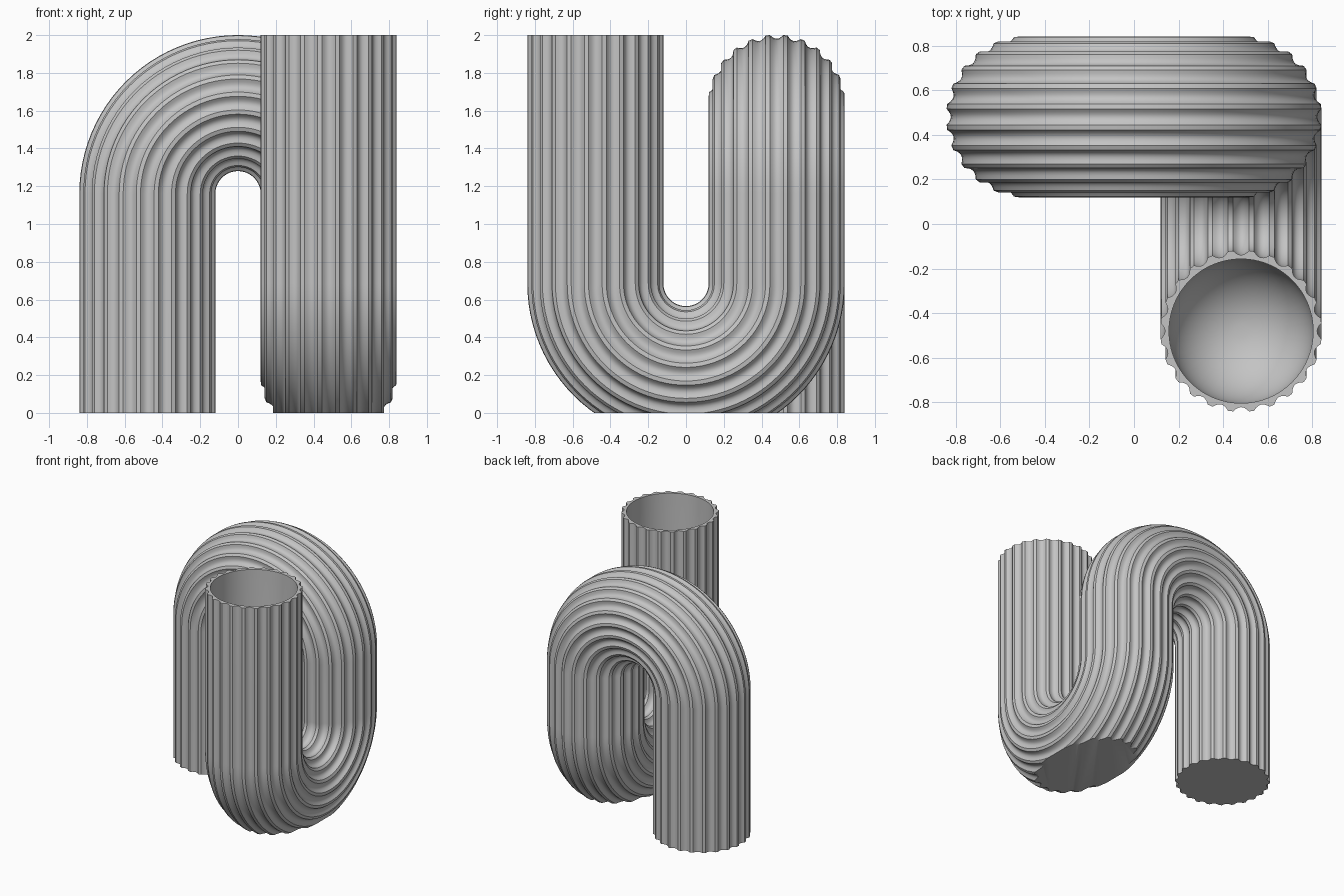
import bpy
import bmesh
import math
from mathutils import Vector

default_cube = bpy.data.objects.get("Cube")
if default_cube:
    bpy.data.objects.remove(default_cube, do_unlink=True)

OFFSET = 0.48        # leg centre distance, also the bend radius
RIDGE, VALLEY = 0.362, 0.341
HOLE = 0.323
FLUTES = 24
LOW, HIGH, TOP = 0.685, 1.16, 2.0   # bend centres and mouth height
BEND_STEPS = 48

X, Y, Z = Vector((1, 0, 0)), Vector((0, 1, 0)), Vector((0, 0, 1))

# Fluted cross-section: concave flutes between narrow flat ridges
pitch = 2 * math.pi / FLUTES
half_flute = pitch * 0.38
section = []
for i in range(FLUTES):
    for k in range(-3, 4):
        u = k / 3
        section.append((i * pitch + u * half_flute,
                        RIDGE - (RIDGE - VALLEY) * (1 - u * u)))

bm = bmesh.new()


def ring(centre, a, b, radius=None):
    """Closed ring of vertices, fluted unless a plain radius is given."""
    return [bm.verts.new(centre + ((radius or r) * math.cos(t)) * a
                         + ((radius or r) * math.sin(t)) * b)
            for t, r in section]


def bridge(r1, r2):
    for i in range(len(r1)):
        j = (i + 1) % len(r1)
        bm.faces.new((r1[i], r1[j], r2[j], r2[i]))


rings = []
front = Vector((OFFSET, -OFFSET, 0))

# Inner well with a round bottom, listed from the bottom up to the mouth
for i in range(1, 17):
    t = i / 16 * math.pi / 2
    rings.append(ring(front + (LOW - HOLE * math.cos(t)) * Z, X, -Y,
                      HOLE * math.sin(t)))
bm.faces.new(rings[0])
rings.append(ring(front + TOP * Z, X, -Y, HOLE))

# Front leg, then the lower bend towards the back
rings.append(ring(front + TOP * Z, X, -Y))
for i in range(BEND_STEPS + 1):
    t = math.pi * i / BEND_STEPS
    out = -math.cos(t) * Y - math.sin(t) * Z
    rings.append(ring(OFFSET * X + LOW * Z + OFFSET * out, X, out))

# Upper bend towards the right, then the rear leg
for i in range(BEND_STEPS + 1):
    t = math.pi * i / BEND_STEPS
    out = math.cos(t) * X + math.sin(t) * Z
    rings.append(ring(OFFSET * Y + HIGH * Z + OFFSET * out, out, Y))
rings.append(ring(Vector((-OFFSET, OFFSET, -0.1)), -X, Y))

for r1, r2 in zip(rings, rings[1:]):
    bridge(r1, r2)

# Flat feet: trim at the ground and cap
bmesh.ops.bisect_plane(bm, geom=bm.verts[:] + bm.edges[:] + bm.faces[:],
                       plane_co=(0, 0, 0), plane_no=(0, 0, 1),
                       clear_inner=True)
bmesh.ops.holes_fill(bm, edges=[e for e in bm.edges if e.is_boundary], sides=0)
bmesh.ops.recalc_face_normals(bm, faces=bm.faces[:])

mesh = bpy.data.meshes.new("fluted_tube_vase")
bm.to_mesh(mesh)
bm.free()
vase = bpy.data.objects.new("fluted_tube_vase", mesh)
bpy.context.collection.objects.link(vase)

# Plain grey ceramic
grey = bpy.data.materials.new("plain grey")
grey.use_nodes = True
colour = (0.55, 0.55, 0.55, 1)
grey.diffuse_color = colour
for node in grey.node_tree.nodes:
    if node.type == 'BSDF_PRINCIPLED':
        node.inputs["Base Color"].default_value = colour
mesh.materials.append(grey)

bpy.ops.object.select_all(action='DESELECT')
vase.select_set(True)
bpy.context.view_layer.objects.active = vase
bpy.ops.object.shade_smooth_by_angle(angle=math.radians(30))
